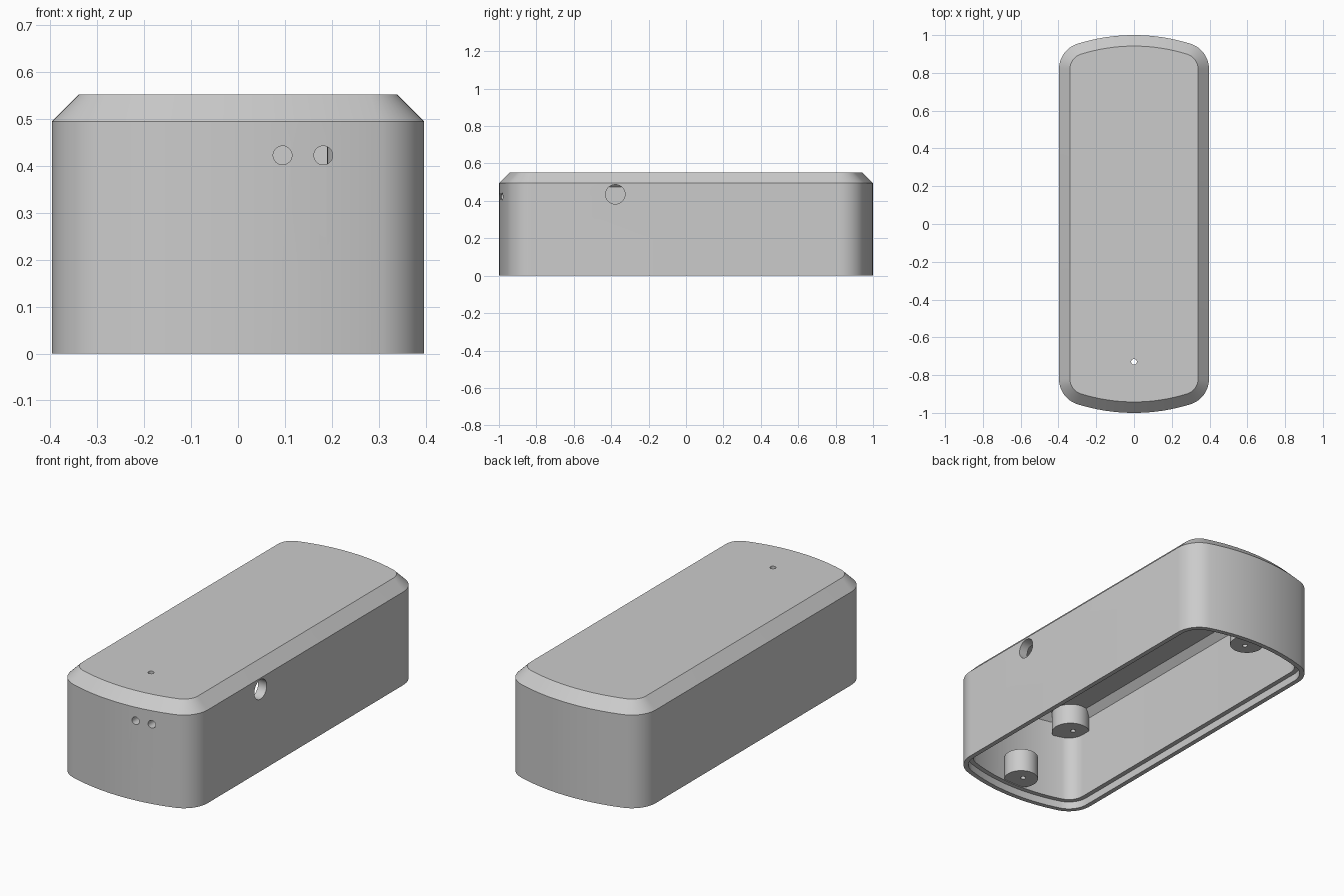
import bpy, bmesh, math

if "Cube" in bpy.data.objects:
    bpy.data.objects.remove(bpy.data.objects["Cube"])

grey = bpy.data.materials.new("plain_grey")
grey.use_nodes = True
COLOUR = (0.6, 0.6, 0.6, 1)
grey.diffuse_color = COLOUR
grey.node_tree.nodes["Principled BSDF"].inputs["Base Color"].default_value = COLOUR

HALF_W, FILLET = 0.397, 0.14
WALL, LIP, STEP_Z = 0.05, 0.025, 0.04


def outline(inset):
    """Plan shape: straight sides, bowed ends, rounded corners."""
    cx = HALF_W - FILLET
    cy = math.sqrt((1 - FILLET) ** 2 - cx ** 2)
    bend = math.atan2(cy, cx)
    r = FILLET - inset
    quarter = [(cx + r * math.cos(bend * i / 12), cy + r * math.sin(bend * i / 12)) for i in range(13)]
    for i in range(1, 9):
        a = bend + (math.pi / 2 - bend) * i / 8
        quarter.append(((1 - inset) * math.cos(a), (1 - inset) * math.sin(a)))
    half = quarter + [(-x, y) for x, y in reversed(quarter[:-1])]
    return half + [(-x, -y) for x, y in half]


def loft(name, levels):
    """Solid skin through (inset, height) levels, capped at both ends."""
    bm = bmesh.new()
    rings = [[bm.verts.new((x, y, z)) for x, y in outline(d)] for d, z in levels]
    for a, b in zip(rings, rings[1:]):
        for i in range(len(a)):
            j = (i + 1) % len(a)
            bm.faces.new((a[i], a[j], b[j], b[i]))
    bm.faces.new(rings[0])
    bm.faces.new(rings[-1])
    return finish(name, bm)


def finish(name, bm):
    bmesh.ops.recalc_face_normals(bm, faces=bm.faces)
    mesh = bpy.data.meshes.new(name)
    bm.to_mesh(mesh)
    bm.free()
    mesh.materials.append(grey)
    ob = bpy.data.objects.new(name, mesh)
    bpy.context.collection.objects.link(ob)
    return ob


def rod(name, centre, radius, length, axis="Z"):
    bm = bmesh.new()
    bmesh.ops.create_cone(bm, cap_ends=True, segments=40, radius1=radius, radius2=radius, depth=length)
    ob = finish(name, bm)
    turn = {"X": (0, math.pi / 2, 0), "Y": (math.pi / 2, 0, 0), "Z": (0, 0, 0)}
    ob.rotation_euler = turn[axis]
    ob.location = centre
    return ob


def combine(target, tool, operation):
    """Apply a boolean and discard the tool."""
    mod = target.modifiers.new(operation.title(), "BOOLEAN")
    mod.operation, mod.solver, mod.object = operation, "EXACT", tool
    tool.hide_render = True
    bpy.context.view_layer.update()
    result = bpy.data.meshes.new_from_object(target.evaluated_get(bpy.context.evaluated_depsgraph_get()))
    target.modifiers.clear()
    target.data = result
    bpy.data.objects.remove(tool)


# Hollow housing: ceiling, inner chamfer, inner wall, lid step, rim, outer wall, top chamfer
housing = loft("housing", [
    (0.085, 0.51), (WALL, 0.475), (WALL, STEP_Z), (LIP, STEP_Z), (LIP, 0),
    (0, 0), (0, 0.495), (0.058, 0.553)])

# Side port, two front indicator holes and a small top hole
combine(housing, rod("port_cutter", (0.38, -0.378, 0.435), 0.052, 0.2, "X"), "DIFFERENCE")
for x in (0.095, 0.182):
    combine(housing, rod("indicator_cutter", (x, -0.97, 0.423), 0.02, 0.2, "Y"), "DIFFERENCE")
combine(housing, rod("top_cutter", (0, -0.73, 0.53), 0.015, 0.2), "DIFFERENCE")


def boss(name, x, y, low, high, radius, hole_y):
    ob = rod(name, (x, y, (low + high) / 2), radius, high - low)
    combine(ob, loft("boss_limit", [(0.035, 0.02), (0.035, 0.48), (0.07, 0.53)]), "INTERSECT")
    combine(ob, rod("screw_cutter", (x, hole_y, low), 0.013, 0.16), "DIFFERENCE")
    return ob


# Lid screw bosses on the end walls, board bosses in the ceiling corners
parts = [housing]
for s, end in ((-1, "front"), (1, "back")):
    parts.append(boss(end + "_lid_boss", 0, s * 0.89, 0.044, 0.17, 0.085, s * 0.875))
    for side, label in ((-1, "right"), (1, "left")):
        parts.append(boss(f"{end}_{label}_board_boss", side * 0.285, s * 0.84, 0.4, 0.525, 0.095, s * 0.82))

for ob in bpy.context.view_layer.objects:
    ob.select_set(ob in parts)
bpy.context.view_layer.objects.active = housing
bpy.ops.object.shade_smooth_by_angle(angle=math.radians(30))
